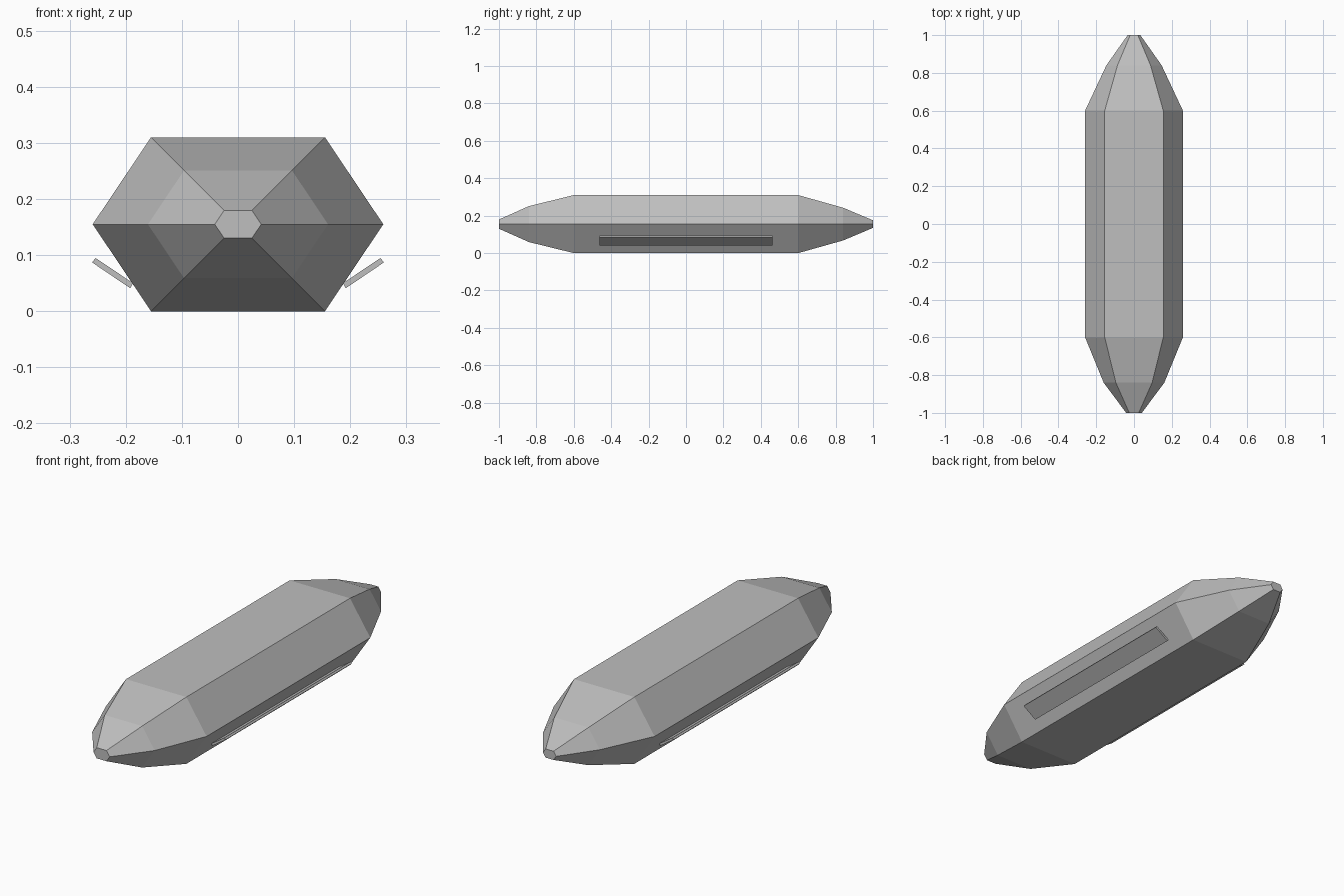
import bpy, bmesh

if "Cube" in bpy.data.objects:
    bpy.data.objects.remove(bpy.data.objects["Cube"])

grey = bpy.data.materials.new("hull grey")
grey.diffuse_color = (0.52, 0.52, 0.52, 1)
grey.use_nodes = True
grey.node_tree.nodes["Principled BSDF"].inputs["Base Color"].default_value = grey.diffuse_color


def loft(name, rings):
    """Skin equal-length rings of points and cap both ends."""
    bm = bmesh.new()
    loops = [[bm.verts.new(p) for p in ring] for ring in rings]
    for a, b in zip(loops, loops[1:]):
        n = len(a)
        for i in range(n):
            j = (i + 1) % n
            bm.faces.new((a[i], a[j], b[j], b[i]))
    bm.faces.new(loops[0])
    bm.faces.new(loops[-1])
    bmesh.ops.recalc_face_normals(bm, faces=bm.faces)
    mesh = bpy.data.meshes.new(name)
    bm.to_mesh(mesh)
    bm.free()
    mesh.materials.append(grey)
    obj = bpy.data.objects.new(name, mesh)
    bpy.context.collection.objects.link(obj)
    return obj


# Hexagonal hull, tapering in two steps to a blunt nose and tail
MID = 0.155
section = [(0.259, 0), (0.155, MID), (-0.155, MID),
           (-0.259, 0), (-0.155, -MID), (0.155, -MID)]
stations = [(-1, 0.16), (-0.84, 0.62), (-0.6, 1),
            (0.6, 1), (0.84, 0.565), (1, 0.13)]
loft("hull", [[(x * s, y, MID + z * s) for x, z in section] for y, s in stations])

# Thin fins standing out from the lower side faces
fin = [(0.187, 0.05), (0.254, 0.095), (0.260, 0.087), (0.192, 0.041)]
for side, label in ((1, "right"), (-1, "left")):
    loft(label + "_fin", [[(side * x, y, z) for x, z in fin] for y in (-0.463, 0.463)])
